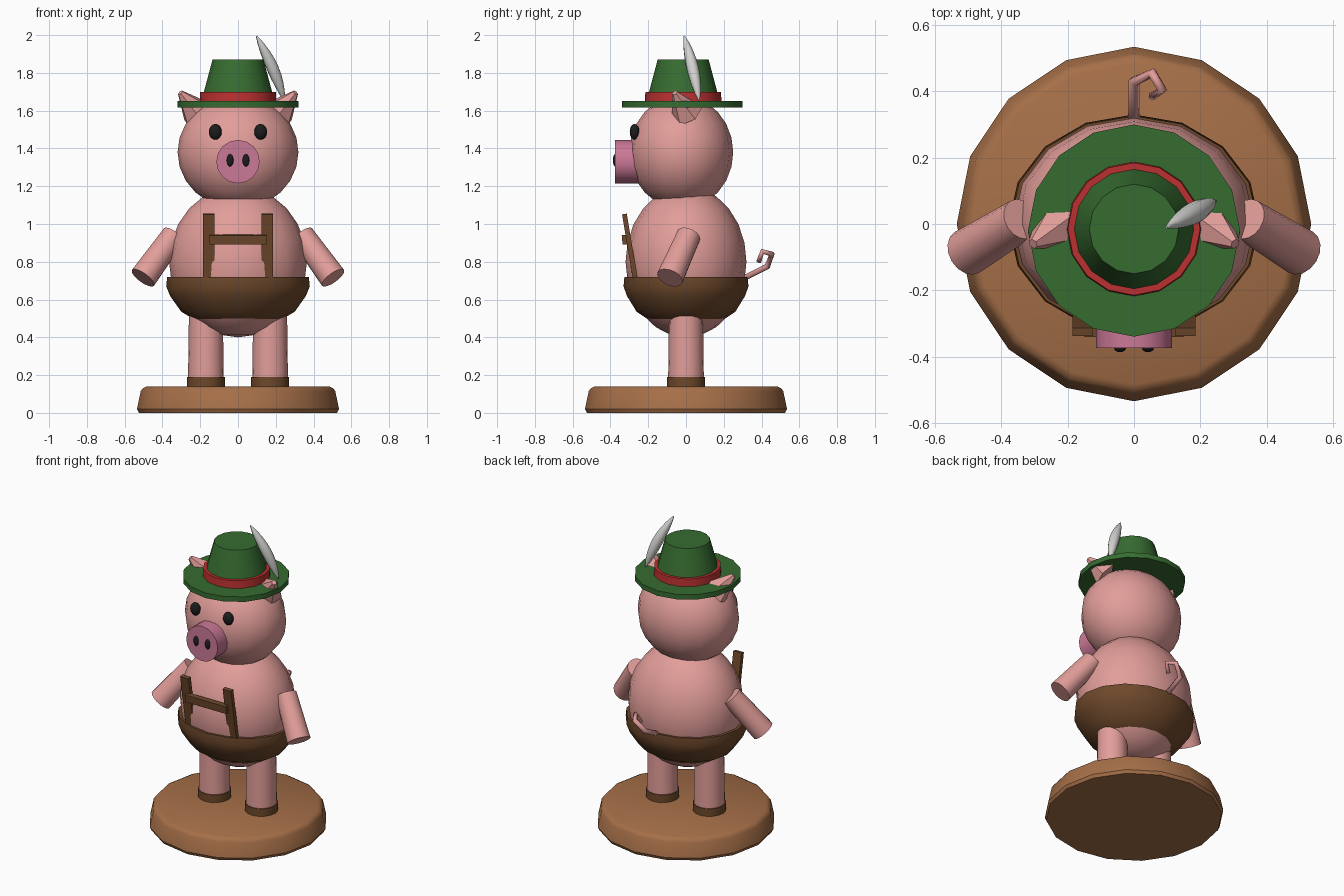
import bpy, bmesh, math
from mathutils import Vector, Matrix

cube = bpy.data.objects.get("Cube")
if cube:
    bpy.data.objects.remove(cube, do_unlink=True)


def material(name, r, g, b):
    m = bpy.data.materials.new(name)
    m.use_nodes = True
    m.diffuse_color = (r, g, b, 1)
    node = next(n for n in m.node_tree.nodes if n.type == 'BSDF_PRINCIPLED')
    node.inputs["Base Color"].default_value = (r, g, b, 1)
    node.inputs["Roughness"].default_value = 0.8
    return m


SKIN = material("skin pink", 0.76, 0.34, 0.32)
SNOUT = material("snout pink", 0.60, 0.19, 0.31)
LEATHER = material("dark leather", 0.155, 0.065, 0.024)
WOOD = material("wood", 0.38, 0.16, 0.065)
GREEN = material("hat green", 0.037, 0.15, 0.03)
RED = material("band red", 0.50, 0.03, 0.03)
WHITE = material("feather grey", 0.65, 0.65, 0.63)
BLACK = material("black", 0.012, 0.012, 0.012)


def finish(bm, name, mat, angle=35):
    bmesh.ops.recalc_face_normals(bm, faces=bm.faces)
    me = bpy.data.meshes.new(name)
    bm.to_mesh(me)
    bm.free()
    me.materials.append(mat)
    ob = bpy.data.objects.new(name, me)
    bpy.context.collection.objects.link(ob)
    if angle:
        bpy.ops.object.select_all(action='DESELECT')
        ob.select_set(True)
        bpy.context.view_layer.objects.active = ob
        bpy.ops.object.shade_smooth_by_angle(angle=math.radians(angle))
    return ob


def lathe(name, profile, mat, y=0, y_scale=1, sides=16):
    """Stack of (radius, z) rings, capped at both ends."""
    bm = bmesh.new()
    rings = []
    for r, z in profile:
        rings.append([bm.verts.new((r * math.cos(a), y + y_scale * r * math.sin(a), z))
                      for a in (math.tau * i / sides for i in range(sides))])
    for low, high in zip(rings, rings[1:]):
        for i in range(sides):
            j = (i + 1) % sides
            bm.faces.new((low[i], low[j], high[j], high[i]))
    bm.faces.new(rings[0])
    bm.faces.new(rings[-1])
    return finish(bm, name, mat)


def ball(name, centre, size, mat, segments=16, rings=12):
    bm = bmesh.new()
    bmesh.ops.create_uvsphere(bm, u_segments=segments, v_segments=rings, radius=1)
    bmesh.ops.transform(bm, verts=bm.verts,
                        matrix=Matrix.Translation(centre) @ Matrix.Diagonal((*size, 1)))
    return finish(bm, name, mat, 60)


def rod(name, start, end, r1, r2, mat, sides=16, angle=35):
    start, end = Vector(start), Vector(end)
    axis = end - start
    bm = bmesh.new()
    bmesh.ops.create_cone(bm, cap_ends=True, segments=sides, radius1=r1, radius2=r2,
                          depth=axis.length)
    turn = axis.to_track_quat('Z', 'Y').to_matrix().to_4x4()
    bmesh.ops.transform(bm, verts=bm.verts,
                        matrix=Matrix.Translation((start + end) / 2) @ turn)
    return finish(bm, name, mat, angle)


def bar(name, centre, size, mat, tilt=0):
    bm = bmesh.new()
    bmesh.ops.create_cube(bm, size=1)
    bmesh.ops.transform(bm, verts=bm.verts, matrix=Matrix.Translation(centre)
                        @ Matrix.Rotation(tilt, 4, 'X') @ Matrix.Diagonal((*size, 1)))
    return finish(bm, name, mat, 0)


def tube(name, points, radii, mat, sides_level, smooth_angle, kind='POLY'):
    """Curve with a round section, turned into a mesh."""
    cu = bpy.data.curves.new(name, 'CURVE')
    cu.dimensions = '3D'
    cu.bevel_depth = 1
    cu.bevel_resolution = sides_level
    cu.use_fill_caps = True
    sp = cu.splines.new(kind)
    sp.points.add(len(points) - 1)
    for p, co, r in zip(sp.points, points, radii):
        p.co = (*co, 1)
        p.radius = r
    temp = bpy.data.objects.new(name + " path", cu)
    bpy.context.collection.objects.link(temp)
    bpy.context.view_layer.update()
    me = bpy.data.meshes.new_from_object(
        temp.evaluated_get(bpy.context.evaluated_depsgraph_get()))
    bm = bmesh.new()
    bm.from_mesh(me)
    bpy.data.objects.remove(temp, do_unlink=True)
    bpy.data.meshes.remove(me)
    bmesh.ops.remove_doubles(bm, verts=bm.verts, dist=0.0005)
    return finish(bm, name, mat, smooth_angle)


# Stand
lathe("stand", [(0.525, 0), (0.535, 0.02), (0.515, 0.115), (0.505, 0.13), (0.485, 0.14)], WOOD)

# Body, trousers and head
ball("body", (0, 0, 0.8), (0.365, 0.32, 0.4), SKIN)
lathe("trousers", [(0.02, 0.435), (0.18, 0.465), (0.30, 0.535), (0.36, 0.62),
                   (0.38, 0.67), (0.375, 0.72)], LEATHER, y_scale=0.87)
ball("head", (0, -0.025, 1.38), (0.32, 0.275, 0.3), SKIN)

# Snout
rod("snout", (0, -0.25, 1.33), (0, -0.375, 1.33), 0.115, 0.115, SNOUT)

# Paired parts
for side, s in (("left", 1), ("right", -1)):
    leg = lathe(side + "_leg", [(0.095, 0.14), (0.09, 0.52)], SKIN)
    shoe = lathe(side + "_shoe", [(0.1, 0.135), (0.1, 0.19)], LEATHER)
    leg.location.x = shoe.location.x = s * 0.17
    rod(side + "_arm", (s * 0.34, 0.015, 0.94), (s * 0.503, -0.085, 0.715),
        0.064, 0.072, SKIN)
    rod(side + "_ear", (s * 0.215, 0.005, 1.585), (s * 0.305, -0.06, 1.695),
        0.088, 0.016, SKIN, sides=6, angle=0)
    ball(side + "_eye", (s * 0.12, -0.272, 1.488), (0.034, 0.026, 0.042), BLACK, 12, 8)
    ball(side + "_nostril", (s * 0.042, -0.375, 1.337), (0.018, 0.012, 0.033), BLACK, 12, 8)
    bar(side + "_strap", (s * 0.155, -0.298, 0.885), (0.06, 0.025, 0.34), LEATHER, 0.165)
bar("strap_crossbar", (0, -0.322, 0.917), (0.3, 0.032, 0.05), LEATHER, 0.1)

# Hat
lathe("hat_brim", [(0.32, 1.617), (0.32, 1.65)], GREEN, y=-0.02)
lathe("hat_crown", [(0.195, 1.645), (0.135, 1.87)], GREEN, y=-0.015)
lathe("hat_band", [(0.203, 1.648), (0.2, 1.7)], RED, y=-0.015)

# Feather tapering at both ends
base, tip = Vector((0.245, 0.07, 1.655)), Vector((0.098, -0.01, 1.995))
steps = 8
path = [base.lerp(tip, i / steps) + Vector((0.012, 0.005, 0)) * math.sin(math.pi * i / steps)
        for i in range(steps + 1)]
tube("feather", path, [0.004 + 0.029 * math.sin(math.pi * i / steps) ** 0.8
                       for i in range(steps + 1)], WHITE, 2, 60)

# Curly tail
tail = [(0, 0.29, 0.705), (0, 0.43, 0.775), (0.055, 0.455, 0.84),
        (0.085, 0.405, 0.855), (0.055, 0.385, 0.80)]
tube("tail", tail, [0.018, 0.017, 0.016, 0.015, 0.013], SKIN, 1, 0)
